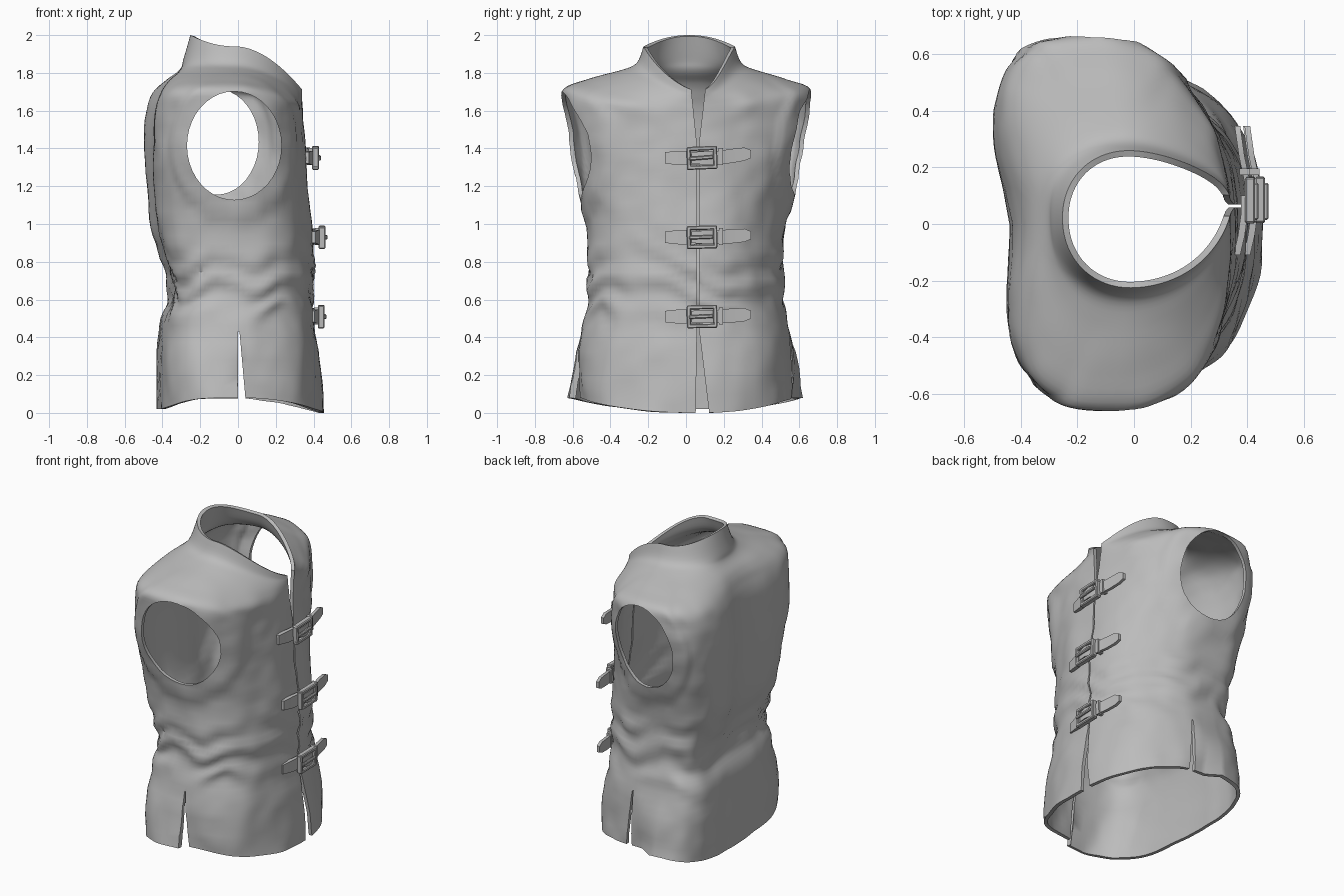
import bpy, bmesh, math
from mathutils import Vector, Matrix, noise

if "Cube" in bpy.data.objects:
    bpy.data.objects.remove(bpy.data.objects["Cube"])

grey = bpy.data.materials.new("plain_grey")
grey.use_nodes = True
grey.diffuse_color = (0.5, 0.5, 0.5, 1)
grey.node_tree.nodes["Principled BSDF"].inputs["Base Color"].default_value = (0.5, 0.5, 0.5, 1)


def make(name, bm, angle=None):
    bmesh.ops.recalc_face_normals(bm, faces=bm.faces)
    mesh = bpy.data.meshes.new(name)
    bm.to_mesh(mesh)
    bm.free()
    mesh.materials.append(grey)
    obj = bpy.data.objects.new(name, mesh)
    bpy.context.collection.objects.link(obj)
    if angle:
        smooth(obj, angle)
    return obj


def smooth(obj, angle):
    bpy.ops.object.select_all(action="DESELECT")
    obj.select_set(True)
    bpy.context.view_layer.objects.active = obj
    bpy.ops.object.shade_smooth_by_angle(angle=math.radians(angle))


def prism(name, points, axis, lo, hi):
    """Extrude a 2D outline (u, z) along x or y."""
    bm = bmesh.new()
    ends = []
    for d in (lo, hi):
        ends.append([bm.verts.new((d, u, z) if axis == "x" else (u, d, z)) for u, z in points])
    bm.faces.new(ends[0])
    bm.faces.new(ends[1][::-1])
    n = len(points)
    for i in range(n):
        j = (i + 1) % n
        bm.faces.new((ends[0][i], ends[0][j], ends[1][j], ends[1][i]))
    return make(name, bm)


# Torso rings: height at back, front, side; then back x, front x, half width
RINGS = [
    (.02, .00, .08, -.42, .46, .60), (.28, .28, .28, -.42, .435, .58),
    (.50, .50, .50, -.40, .405, .535), (.62, .62, .62, -.36, .40, .515),
    (.78, .78, .78, -.395, .40, .515), (.98, .98, .98, -.455, .395, .525),
    (1.2, 1.2, 1.2, -.48, .37, .57), (1.4, 1.4, 1.4, -.485, .36, .615),
    (1.58, 1.52, 1.6, -.475, .35, .64), (1.69, 1.6, 1.715, -.44, .345, .635),
    (1.76, 1.64, 1.765, -.39, .342, .52), (1.82, 1.67, 1.81, -.315, .342, .37),
    (1.87, 1.685, 1.85, -.29, .345, .28), (2.0, 1.705, 1.94, -.252, .345, .242)]
SKEW, SIDES, STEPS = 0.07, 112, 5
# Armholes: centre x, centre z, half length, half height
ARMHOLES = {"right": (-.02, 1.415, .25, .287), "left": (-.115, 1.435, .225, .28)}


def spline(a, b, c, d, t):
    return b + .5 * t * (c - a + t * (2*a - 5*b + 4*c - d + t * (3*(b - c) + d - a)))


def ring_values():
    last = len(RINGS) - 1
    for i in range(last):
        quad = [RINGS[max(0, min(last, i + k))] for k in (-1, 0, 1, 2)]
        for s in range(STEPS):
            yield [spline(*v, s / STEPS) for v in zip(*quad)]
    yield RINGS[-1]


def power(v, p):
    return math.copysign(abs(v) ** p, v)


def ramp(v, lo, hi):
    t = max(0, min(1, (v - lo) / (hi - lo)))
    return t * t * (3 - 2 * t)


def cloth_point(ring, t):
    zb, zf, zs, xb, xf, hw = ring
    c, s = math.cos(t), math.sin(t)
    neck = ramp(zs, 1.7, 1.86)
    p = .9 + .2 * neck if c > 0 else .55 + .4 * neck
    z = zs + ((zf if c > 0 else zb) - zs) * c * c
    mid = (xb + xf) / 2 - .06
    dx = power(c, p) * ((xf - mid) if c > 0 else (mid - xb))
    dy = power(s, p) * hw
    # Waist folds, gentle crumpling and the raised band round each armhole
    waist = math.exp(-((z - .68) / .2) ** 2)
    crumple = noise.noise(Vector((dx * 4, dy * 4, z * 3)))
    f = .022 * waist * math.sin(34 * z + 3 * math.sin(2 * t) + 2 * t + 5 * crumple)
    f += (.03 * crumple + .015 * noise.noise(Vector((dx * 9, dy * 9, z * 11)))) * (1 - neck)
    ax, az, rx, rz = ARMHOLES["left" if dy > 0 else "right"]
    band = math.hypot((mid + dx - SKEW * dy - ax) / rx, (z - az) / rz)
    f += .025 * ramp(abs(dy), .3, .42) * (1 - ramp(band, 1.3, 1.42))
    # Back panel flares outside the front panel below the vents
    f += (.1 if c < 0 else -.18) * max(0, .4 - z) * abs(s) ** 3
    x = mid + dx * (1 + f)
    y = dy * (1 + f) + .05 * max(c, 0) ** 4 + .017 * neck
    # Hollow along the spine
    if c < 0:
        x += .045 * math.exp(-(y / .2) ** 2) * (1 - neck) * ramp(z, .45, .8)
    return x - SKEW * y * (1 - .8 * neck), y, z


# Sleeveless body and collar
bm = bmesh.new()
rows = [[bm.verts.new(cloth_point(r, math.tau * i / SIDES)) for i in range(SIDES)] for r in ring_values()]
for low, high in zip(rows, rows[1:]):
    for i in range(SIDES):
        j = (i + 1) % SIDES
        bm.faces.new((low[i], low[j], high[j], high[i]))
body = make("vest_body", bm)
shell = body.modifiers.new("thickness", "SOLIDIFY")
shell.thickness, shell.offset = .022, -1

# Openings: armholes, side vents and the front seam
cutters = [
    prism("vent_cutter", [(.0, .43), (.0, -.1), (.055, -.1), (.008, .43)], "y", -1, 1),
    prism("seam_cutter", [(.0, 2.1), (.025, 1.74), (.058, 1.42), (.058, .45), (.05, -.1),
                          (.135, -.1), (.068, .45), (.068, 1.42), (.105, 1.74), (.13, 2.1)], "x", .15, 1)]
for side, (ax, az, rx, rz) in ARMHOLES.items():
    oval = [(ax + rx * math.cos(a), az + rz * math.sin(a)) for a in (math.tau * k / 40 for k in range(40))]
    ends = (.3, 1) if side == "left" else (-1, -.3)
    cutters.append(prism(side + "_armhole_cutter", oval, "y", *ends))
for cutter in cutters:
    cutter.hide_render = True
    cut = body.modifiers.new(cutter.name, "BOOLEAN")
    cut.object, cut.operation, cut.solver = cutter, "DIFFERENCE", "EXACT"
bpy.context.view_layer.update()
final = bpy.data.meshes.new_from_object(body.evaluated_get(bpy.context.evaluated_depsgraph_get()))
body.modifiers.clear()
body.data = final
for cutter in cutters:
    bpy.data.objects.remove(cutter)
smooth(body, 40)


def box(bm, centre, size, tilt=0):
    m = Matrix.Translation(centre) @ Matrix.Rotation(tilt, 4, "X") @ Matrix.Diagonal((*size, 1))
    bmesh.ops.create_cube(bm, size=1, matrix=m)


def strap(name, path, thick):
    """Flat band through (x, y, z, height) stations."""
    bm = bmesh.new()
    loops = [[bm.verts.new((x + a * thick / 2, y, z + b * h / 2))
              for a, b in ((-1, -1), (1, -1), (1, 1), (-1, 1))] for x, y, z, h in path]
    for a, b in zip(loops, loops[1:]):
        for i in range(4):
            bm.faces.new((a[i], a[i - 1], b[i - 1], b[i]))
    bm.faces.new(loops[0])
    bm.faces.new(loops[-1])
    return make(name, bm, 35)


# Three strap fastenings down the front
for label, x, z, lean in (("upper", .375, 1.35, .02), ("middle", .41, .93, .01), ("lower", .405, .51, .01)):
    strap(label + "_strap_base", [(x - .012, -.11, z, .06), (x + .004, -.04, z, .075),
                                  (x + .015, .04, z, .075), (x + .015, .1, z, .07)], .024)
    strap(label + "_strap_tail", [(x + .03, .03, z, .06), (x + .04, .09, z, .07), (x + .022, .16, z, .07),
                                  (x + .005, .24, z + lean / 2, .075), (x - .005, .31, z + lean, .07),
                                  (x - .01, .345, z + lean, .04)], .02)
    bm = bmesh.new()
    for side in (-1, 1):
        box(bm, (x + .035, .085, z + side * .05), (.035, .16, .022), lean * 2)
        box(bm, (x + .035, .085 + side * .07, z), (.035, .022, .11), lean * 2)
    box(bm, (x + .055, .08, z), (.018, .13, .02), lean * 4)
    bmesh.ops.bevel(bm, geom=bm.edges[:], offset=.005, segments=1, affect="EDGES")
    make(label + "_buckle", bm, 35)
    # Keeper loop under the tail
    bm = bmesh.new()
    box(bm, (x + .015, .185, z + lean / 3), (.036, .022, .09), lean)
    make(label + "_keeper", bm)
